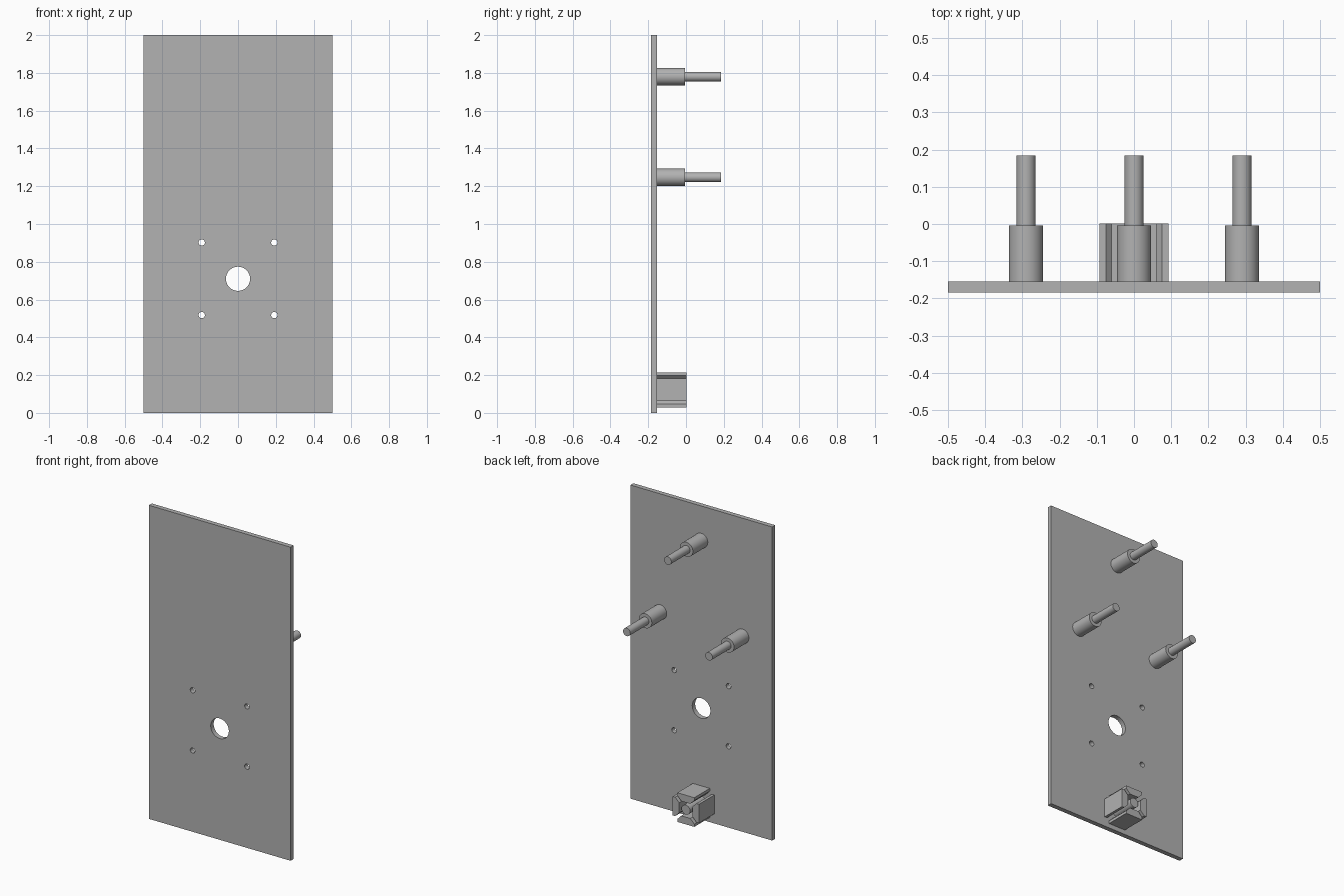
import bpy, bmesh, math
from mathutils import Matrix

if "Cube" in bpy.data.objects:
    bpy.data.objects.remove(bpy.data.objects["Cube"])

grey = bpy.data.materials.new("plain grey")
grey.diffuse_color = (0.445, 0.445, 0.445, 1)
grey.use_nodes = True
grey.node_tree.nodes["Principled BSDF"].inputs["Base Color"].default_value = grey.diffuse_color

BACK = -0.154          # back face of the plate
FRONT = -0.184


def finish(name, bm, smooth=False):
    bmesh.ops.recalc_face_normals(bm, faces=bm.faces)
    me = bpy.data.meshes.new(name)
    bm.to_mesh(me)
    bm.free()
    me.materials.append(grey)
    ob = bpy.data.objects.new(name, me)
    bpy.context.collection.objects.link(ob)
    if smooth:
        bpy.ops.object.select_all(action='DESELECT')
        ob.select_set(True)
        bpy.context.view_layer.objects.active = ob
        bpy.ops.object.shade_smooth_by_angle(angle=math.radians(30))
    return ob


def add_rod(bm, x, z, r, y0, y1, n=48):
    m = Matrix.Translation((x, (y0 + y1) / 2, z)) @ Matrix.Rotation(math.pi / 2, 4, 'X')
    bmesh.ops.create_cone(bm, cap_ends=True, segments=n, radius1=r, radius2=r,
                          depth=y1 - y0, matrix=m)


def add_prism(bm, pts, y0, y1):
    a = [bm.verts.new((x, y0, z)) for x, z in pts]
    b = [bm.verts.new((x, y1, z)) for x, z in pts]
    bm.faces.new(a)
    bm.faces.new(b[::-1])
    for i in range(len(pts)):
        j = (i + 1) % len(pts)
        bm.faces.new((a[i], a[j], b[j], b[i]))


# mounting plate with motor hole and four screw holes
bm = bmesh.new()
add_prism(bm, [(-0.5, 0), (0.5, 0), (0.5, 2), (-0.5, 2)], FRONT, BACK)
plate = finish("mounting_plate", bm)

bm = bmesh.new()
add_rod(bm, 0, 0.71, 0.064, -0.3, 0)
for sx in (-1, 1):
    for sz in (-1, 1):
        add_rod(bm, sx * 0.192, 0.71 + sz * 0.192, 0.0165, -0.3, 0, 24)
cutter = finish("hole_cutter", bm)
cutter.hide_render = True
mod = plate.modifiers.new("holes", 'BOOLEAN')
mod.operation = 'DIFFERENCE'
mod.solver = 'EXACT'
mod.object = cutter
bpy.ops.object.select_all(action='DESELECT')
plate.select_set(True)
bpy.context.view_layer.objects.active = plate
bpy.ops.object.modifier_apply(modifier=mod.name)
bpy.data.objects.remove(cutter)
bpy.ops.object.shade_smooth_by_angle(angle=math.radians(30))

# three stepped posts: thick collar and thin pin
for name, x, z in (("top", 0, 1.78), ("left", -0.29, 1.247), ("right", 0.29, 1.247)):
    bm = bmesh.new()
    add_rod(bm, x, z, 0.046, BACK, -0.004)
    finish(name + "_post_collar", bm, True)
    bm = bmesh.new()
    add_rod(bm, x, z, 0.0255, -0.004, 0.184)
    finish(name + "_post_pin", bm, True)

# plug for a slotted rail: four tapered pegs around a round pin
CZ, END = 0.122, 0.002
peg = [(-0.06, 0.093), (0.06, 0.093), (0.06, 0.075),
       (0.032, 0.047), (-0.032, 0.047), (-0.06, 0.075)]
for k in range(4):
    c, s = round(math.cos(k * math.pi / 2)), round(math.sin(k * math.pi / 2))
    bm = bmesh.new()
    add_prism(bm, [(c * x - s * z, CZ + s * x + c * z) for x, z in peg], BACK, END)
    finish(f"rail_peg_{k + 1}", bm)
bm = bmesh.new()
add_rod(bm, 0, CZ, 0.03, BACK, END)
finish("rail_centre_pin", bm, True)
